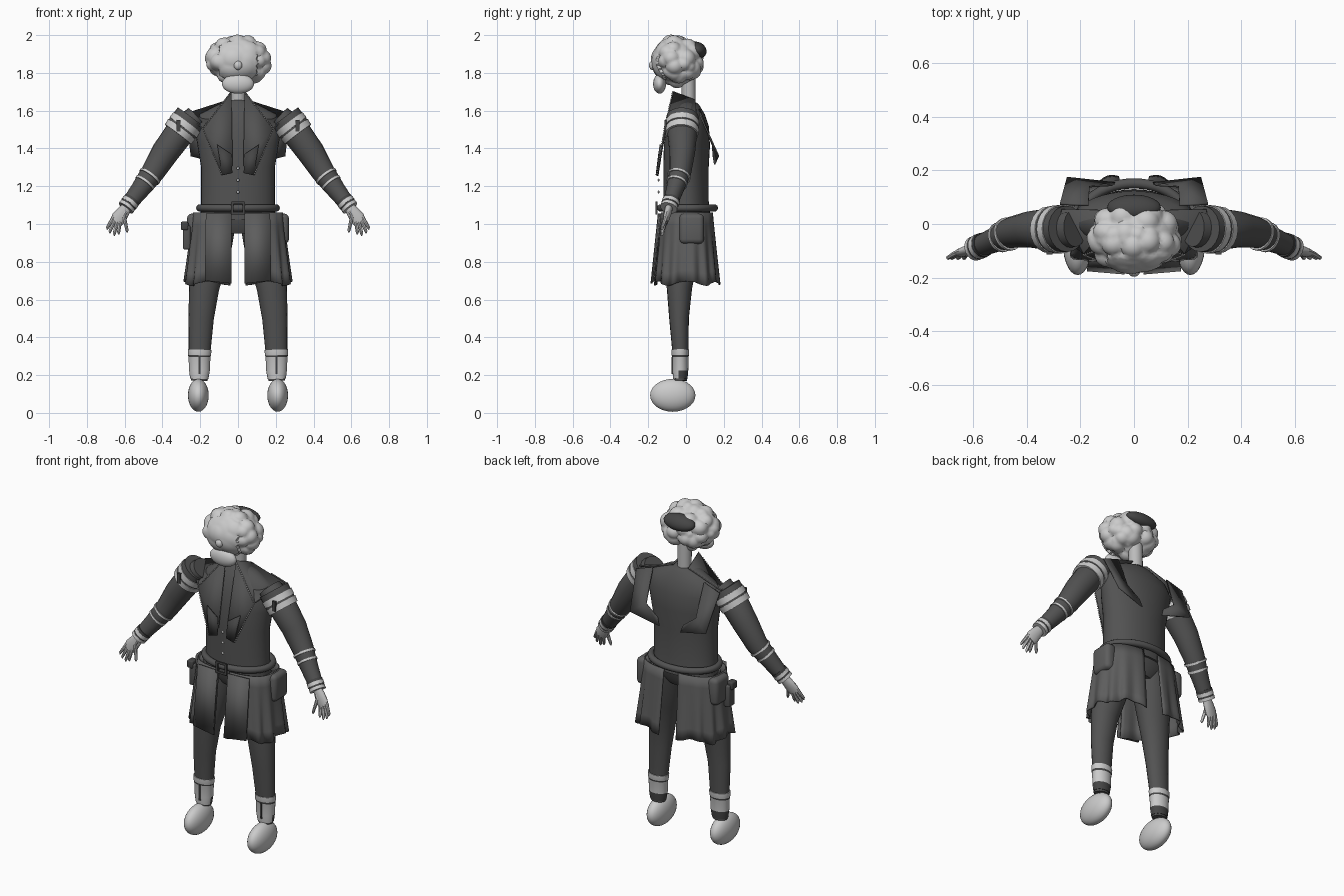
import bpy, bmesh, math
from mathutils import Vector, Matrix, noise

if "Cube" in bpy.data.objects:
    bpy.data.objects.remove(bpy.data.objects["Cube"])


def material(name, v):
    m = bpy.data.materials.new(name)
    m.use_nodes = True
    m.diffuse_color = (v, v, v, 1)
    m.node_tree.nodes["Principled BSDF"].inputs["Base Color"].default_value = (v, v, v, 1)
    return m


COAT = material("dark coat", 0.085)
SKIRT = material("grey cloth", 0.11)
DARK = material("darkest trim", 0.06)
LIGHT = material("pale trim", 0.6)
SKIN = material("pale skin", 0.5)
parts = []


def finish(name, bm, mats, mirror=False, thick=0):
    """Turn a bmesh into an object, optionally mirrored and thickened."""
    bmesh.ops.recalc_face_normals(bm, faces=bm.faces)
    me = bpy.data.meshes.new(name)
    bm.to_mesh(me)
    bm.free()
    for m in mats:
        me.materials.append(m)
    ob = bpy.data.objects.new(name, me)
    bpy.context.collection.objects.link(ob)
    if thick:
        mod = ob.modifiers.new("thickness", "SOLIDIFY")
        mod.thickness, mod.offset = thick, 0
    if mirror:
        ob.modifiers.new("mirror", "MIRROR").use_clip = False
    parts.append(ob)
    return ob


def tube(name, stations, mats, mirror=True, sides=20, rule=None):
    """Loft rings (x, y, z, half width, half depth) along a path."""
    bm = bmesh.new()
    pts = [Vector(s[:3]) for s in stations]
    rings = []
    for i, s in enumerate(stations):
        t = (pts[min(i + 1, len(pts) - 1)] - pts[max(i - 1, 0)]).normalized()
        u = t.cross(Vector((0, 1, 0))).normalized()
        v = t.cross(u)
        ring = []
        for k in range(sides):
            a = math.tau * k / sides
            ring.append(bm.verts.new(pts[i] + u * s[3] * math.cos(a) + v * s[4] * math.sin(a)))
        rings.append(ring)
    for r, q in zip(rings, rings[1:]):
        for k in range(sides):
            n = (k + 1) % sides
            bm.faces.new((r[k], r[n], q[n], q[k]))
    bm.faces.new(rings[0])
    bm.faces.new(rings[-1])
    if rule:
        for f in bm.faces:
            f.material_index = rule(f.calc_center_median())
    return finish(name, bm, mats, mirror)


def ball(name, c, r, mat, mirror=False, tilt=0, seg=28):
    bm = bmesh.new()
    M = Matrix.Translation(c) @ Matrix.Rotation(tilt, 4, 'X') @ Matrix.Diagonal((*r, 1))
    bmesh.ops.create_uvsphere(bm, u_segments=seg, v_segments=seg // 2, radius=1, matrix=M)
    return finish(name, bm, [mat], mirror)


def box(name, c, size, mat, mirror=False, bevel=0.0):
    bm = bmesh.new()
    bmesh.ops.create_cube(bm, size=1, matrix=Matrix.Translation(c) @ Matrix.Diagonal((*size, 1)))
    if bevel:
        bmesh.ops.bevel(bm, geom=bm.edges[:], offset=bevel, segments=3, affect='EDGES', profile=0.5)
    return finish(name, bm, [mat], mirror)


def plate(name, pts, mat, thick=0.008):
    bm = bmesh.new()
    f = bm.faces.new([bm.verts.new(p) for p in pts])
    bmesh.ops.triangulate(bm, faces=[f])
    return finish(name, bm, [mat], True, thick)


# Torso, neck and hips
tube("torso", [(0, .005, 1.03, .2, .125), (0, 0, 1.12, .195, .12), (0, 0, 1.3, .195, .12),
               (0, .005, 1.42, .215, .122), (0, .012, 1.52, .232, .11), (0, .012, 1.58, .205, .088),
               (0, .012, 1.63, .11, .06), (0, .015, 1.65, .045, .04)], [COAT], False, 36)
tube("hips", [(0, 0, .95, .12, .08), (0, 0, 1.0, .18, .11), (0, .003, 1.06, .2, .12)], [COAT], False, 28)
tube("neck", [(0, .015, 1.6, .04, .037), (0, .012, 1.8, .04, .037)], [SKIN], False)

# Curly head of hair with a smoother face
bm = bmesh.new()
bmesh.ops.create_icosphere(bm, subdivisions=5, radius=1)
for v in bm.verts:
    n = v.co.normalized()
    p = Vector((n.x * .157, n.y * .122, n.z * .118))
    near = noise.voronoi(p * 15)[0][0]
    lump = .027 * (1 - min(1, near / .75) ** 2)
    if n.y < -.55 and abs(n.x) < .6:
        lump = .014 + lump * .25
    v.co = p + n * lump + Vector((0, -.045, 1.864))
finish("curly_hair", bm, [LIGHT])
ball("beard", (0, -.14, 1.742), (.085, .034, .052), LIGHT)
ball("nose", (0, -.178, 1.84), (.022, .018, .024), LIGHT)
ball("skullcap", (0, .062, 1.922), (.1, .05, .04), DARK, tilt=-.6)

# Sleeves with pale bands
tube("sleeve", [(.22, -.015, 1.57, .06, .07), (.305, -.02, 1.49, .078, .08), (.385, -.02, 1.38, .073, .068),
                (.45, -.03, 1.275, .062, .058), (.52, -.06, 1.18, .05, .046), (.59, -.09, 1.09, .04, .037)], [COAT])
start, end = Vector((.25, -.018, 1.565)), Vector((.318, -.022, 1.475))


def between(a, b, f0, f1, r0, r1):
    p, q = a.lerp(b, f0), a.lerp(b, f1)
    return [(*p, r0, r0), (*q, r1, r1)]


tube("shoulder_cap", between(start, end, 0, .9, .086, .086), [COAT])
tube("upper_arm_band", between(start, end, .3, .6, .09, .09), [LIGHT])
tube("lower_arm_band", between(start, end, .7, 1, .09, .087), [LIGHT])
box("band_buckle", (.315, -.108, 1.52), (.022, .012, .06), DARK, True)
elbow, wrist = Vector((.45, -.03, 1.275)), Vector((.59, -.09, 1.09))
for i, (a, b, r) in enumerate([(.1, .15, .063), (.29, .34, .057), (.84, .92, .047), (.96, 1.03, .046)]):
    tube("forearm_band_%d" % (i + 1), between(elbow, wrist, a, b, r, r), [LIGHT])
tube("cuff", between(elbow, wrist, .78, 1.02, .046, .044), [DARK])

# Hands with fanned fingers
tube("palm", [(.585, -.088, 1.095, .026, .02), (.607, -.095, 1.065, .034, .02), (.632, -.105, 1.03, .04, .017),
              (.645, -.11, 1.01, .034, .013)], [SKIN], sides=14)
for i, (bx, bz, tx, tz) in enumerate([(.665, 1.025, .692, .97), (.655, 1.015, .678, .95), (.64, 1.01, .655, .938),
                                      (.625, 1.015, .632, .945), (.605, 1.045, .587, .955)]):
    tube("finger_%d" % (i + 1), [(bx - .012, -.105, bz + .02, .011, .011), (bx, -.11, bz, .011, .011),
                                 (tx, -.126, tz + .01, .008, .008), (tx, -.128, tz, .003, .003)], [SKIN], sides=8)

# Trousers, boot cuffs and oval shoes
tube("trouser_leg", [(.11, 0, 1.02, .1, .1), (.135, -.012, .9, .105, .095), (.16, -.025, .78, .095, .08),
                     (.18, -.035, .66, .08, .067), (.195, -.037, .5, .067, .052), (.203, -.03, .33, .058, .043),
                     (.205, -.03, .17, .044, .034)], [COAT])
tube("boot_cuff", [(.203, -.03, .335, .063, .047), (.204, -.03, .305, .061, .046), (.204, -.03, .295, .058, .043),
                   (.204, -.03, .225, .055, .042), (.205, -.03, .18, .048, .038)], [LIGHT, DARK], sides=24,
     rule=lambda c: 1 if (.297 < c.z < .303) or (c.z < .215 and c.y > -.04) else 0)
box("boot_strap", (.204, -.072, .25), (.012, .008, .09), DARK, True)
ball("shoe", (.21, -.07, .093), (.055, .12, .087), LIGHT, True)

# Open coat skirt: one pleated half, mirrored
bm = bmesh.new()
cols, rows, grid = 48, 6, []
for j in range(rows + 1):
    t = j / rows
    row = []
    for i in range(cols + 1):
        a = .08 + (math.pi - .2) * i / cols
        fold = 1 + .045 * t * math.cos(a * 15)
        s, c = math.sin(a), math.cos(a)
        x = (.235 + .04 * t) * s ** .75 * fold
        y = .005 - math.copysign(abs(c) ** .75, c) * (.135 + .035 * t) * fold
        row.append(bm.verts.new((x, y, 1.06 - t * (.375 + .012 * math.cos(a * 6)))))
    grid.append(row)
for r, q in zip(grid, grid[1:]):
    for i in range(cols):
        bm.faces.new((r[i], r[i + 1], q[i + 1], q[i]))
finish("coat_skirt", bm, [SKIRT], True, .006)
plate("skirt_front_panel", [(.035, -.145, 1.055), (.17, -.135, 1.055), (.175, -.172, .7), (.035, -.184, .685)], SKIRT)

# Belt, buckle and hip gear
bm = bmesh.new()
segs, minor = 48, 10
vs = [[bm.verts.new(((.203 + .019 * math.cos(b)) * math.cos(a), .008 + (.143 + .019 * math.cos(b)) * math.sin(a),
                     1.085 + .019 * math.sin(b))) for b in [math.tau * k / minor for k in range(minor)]]
      for a in [math.tau * k / segs for k in range(segs)]]
for i in range(segs):
    for k in range(minor):
        n, m = (i + 1) % segs, (k + 1) % minor
        bm.faces.new((vs[i][k], vs[n][k], vs[n][m], vs[i][m]))
finish("belt", bm, [COAT])
for s, z in [("top", 1.113), ("bottom", 1.055)]:
    box("buckle_" + s, (0, -.157, z), (.07, .01, .012), DARK)
box("buckle_side", (.03, -.157, 1.084), (.012, .01, .06), DARK, True)
box("hip_pouch", (.235, .03, .975), (.07, .13, .16), SKIRT, True, .025)
box("holster", (-.272, -.02, .93), (.04, .06, .13), COAT, bevel=.01)
box("holster_grip", (-.283, -.03, .99), (.04, .05, .045), DARK, bevel=.008)

# Lapels, shoulder yoke and back flaps
A, B, C, D = (.035, -.065, 1.7), (.187, -.11, 1.505), (.085, -.15, 1.255), (.028, -.145, 1.31)
plate("lapel", [A, B, C, D], COAT)
plate("lapel_fold", [(.11, -.135, 1.42), (.035, -.143, 1.37), (.03, -.152, 1.27), (.083, -.157, 1.258)], DARK)
plate("shoulder_yoke", [A, (.05, .05, 1.655), (.27, .055, 1.585), (.275, -.05, 1.58), B], COAT)
plate("back_flap", [(.17, .07, 1.61), (.275, .075, 1.575), (.25, .172, 1.36), (.07, .152, 1.315),
                    (.085, .145, 1.36), (.165, .14, 1.42)], COAT)

# Beaded lapel edge and buttons
bm = bmesh.new()
for p, q, count in [(A, B, 20), (B, C, 22)]:
    for i in range(count):
        pos = Vector(p).lerp(Vector(q), i / count) + Vector((0, -.005, 0))
        bmesh.ops.create_icosphere(bm, subdivisions=1, radius=.0045, matrix=Matrix.Translation(pos))
finish("lapel_beads", bm, [LIGHT], True)
for i in range(3):
    ball("button_%d" % (i + 1), (0, -.145, 1.295 - .063 * i), (.008, .005, .008), LIGHT, seg=12)

# Smooth shading with crisp edges
bpy.ops.object.select_all(action='DESELECT')
for ob in parts:
    ob.select_set(True)
bpy.context.view_layer.objects.active = parts[0]
bpy.ops.object.shade_smooth_by_angle(angle=math.radians(40))
